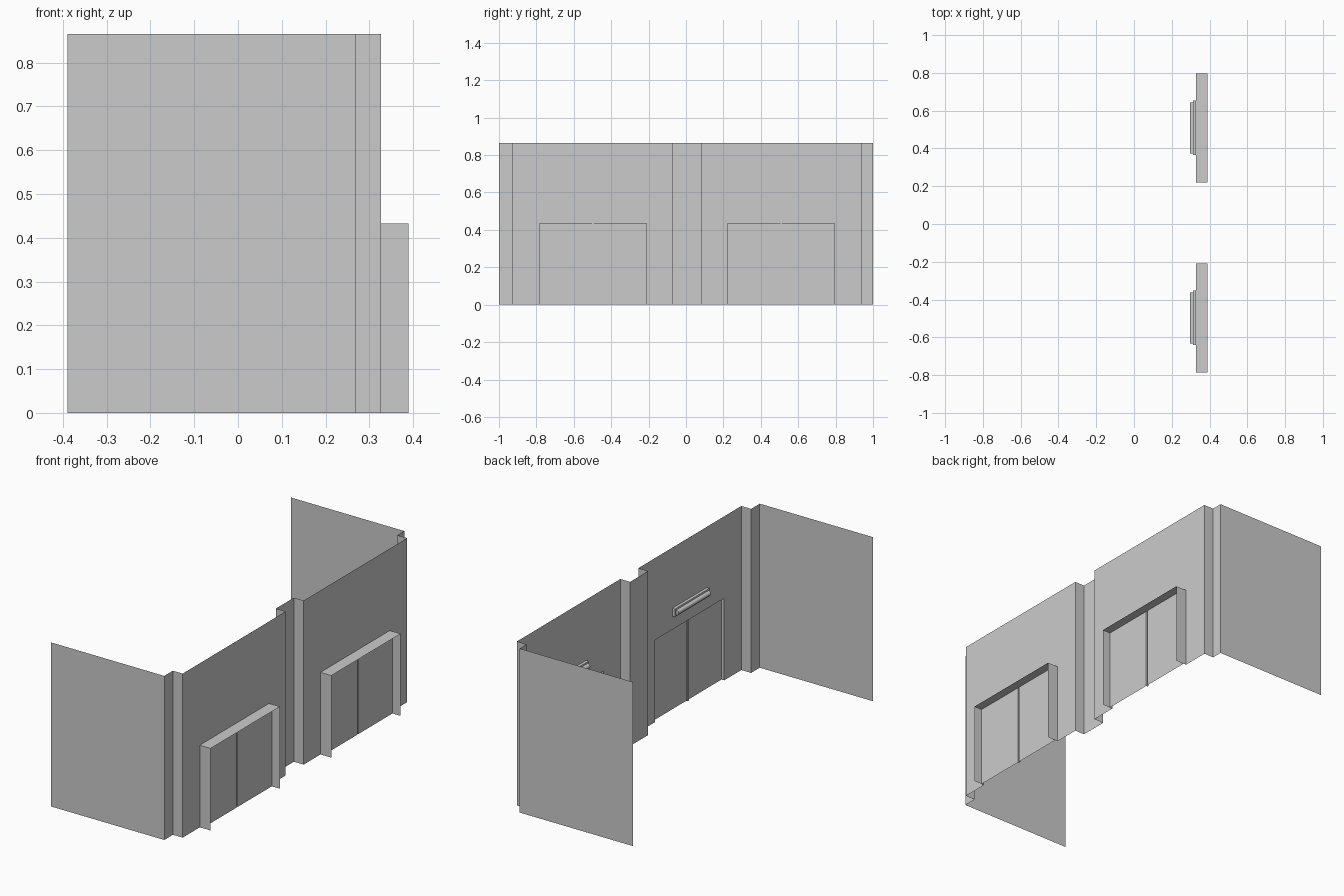
import bpy, bmesh
from math import pi
from mathutils import Matrix, Vector

if "Cube" in bpy.data.objects:
    bpy.data.objects.remove(bpy.data.objects["Cube"])

H = 0.865                      # wall height
WALL, PIER, OUT = 0.327, 0.27, 0.39   # x of wall, pier faces and hood front
BACK = -0.39
DOOR_H, HALF = 0.433, 0.2885   # door opening height, half width
DOOR_X = 0.343                 # plane of the door leaves
BAYS = (-0.497, 0.509)         # y centre of each bay


def finish(name, bm):
    me = bpy.data.meshes.new(name)
    bm.to_mesh(me)
    bm.free()
    ob = bpy.data.objects.new(name, me)
    bpy.context.collection.objects.link(ob)
    return ob


def ribbon(name, runs, sweep):
    """Thin sheets: sweep each open polyline along a vector."""
    bm = bmesh.new()
    sweep = Vector(sweep)
    for pts in runs:
        a = [bm.verts.new(p) for p in pts]
        b = [bm.verts.new(Vector(p) + sweep) for p in pts]
        for i in range(len(pts) - 1):
            bm.faces.new((a[i], a[i + 1], b[i + 1], b[i]))
    return finish(name, bm)


def plan(pts, z=0):
    return [(x, y, z) for x, y in pts]


# Folded wall plan, broken at the two door openings
b0, b1 = BAYS
ribbon("wall", [
    plan([(BACK, -1), (PIER, -1), (PIER, -0.928), (WALL, -0.928), (WALL, b0 - HALF)]),
    plan([(WALL, b0 + HALF), (WALL, -0.07), (PIER, -0.07), (PIER, 0.08),
          (WALL, 0.08), (WALL, b1 - HALF)]),
    plan([(WALL, b1 + HALF), (WALL, 0.942), (PIER, 0.942), (PIER, 1), (BACK, 1)]),
], (0, 0, H))

# Wall above the openings
ribbon("lintel_wall", [plan([(WALL, c - HALF), (WALL, c + HALF)], DOOR_H) for c in BAYS],
       (0, 0, H - DOOR_H))

for side, c in zip(("left", "right"), BAYS):
    # Projecting door surround
    lo, hi = c - HALF, c + HALF
    ribbon(f"door_surround_{side}",
           [[(WALL, lo, 0), (WALL, lo, DOOR_H), (WALL, hi, DOOR_H), (WALL, hi, 0)]],
           (OUT - WALL, 0, 0))

    # Pair of leaves with a narrow centre strip
    g, d = 0.005, DOOR_X - 0.008
    ribbon(f"double_door_{side}",
           [plan([(DOOR_X, lo), (DOOR_X, c - g), (d, c - g), (d, c + g),
                  (DOOR_X, c + g), (DOOR_X, hi)])], (0, 0, DOOR_H))

    # Lamp base plate on the inner face
    bm = bmesh.new()
    bmesh.ops.create_cube(bm, size=1, matrix=Matrix.Translation((WALL - 0.0075, c, 0.524))
                          @ Matrix.Diagonal((0.015, 0.288, 0.042, 1)))
    finish(f"lamp_base_{side}", bm)

    # Lamp tube
    bm = bmesh.new()
    bmesh.ops.create_cone(bm, cap_ends=True, segments=16, radius1=0.0125, radius2=0.0125,
                          depth=0.27, matrix=Matrix.Translation((0.3085, c, 0.524))
                          @ Matrix.Rotation(pi / 2, 4, 'X'))
    for f in bm.faces:
        f.smooth = len(f.verts) == 4
    finish(f"lamp_tube_{side}", bm)
